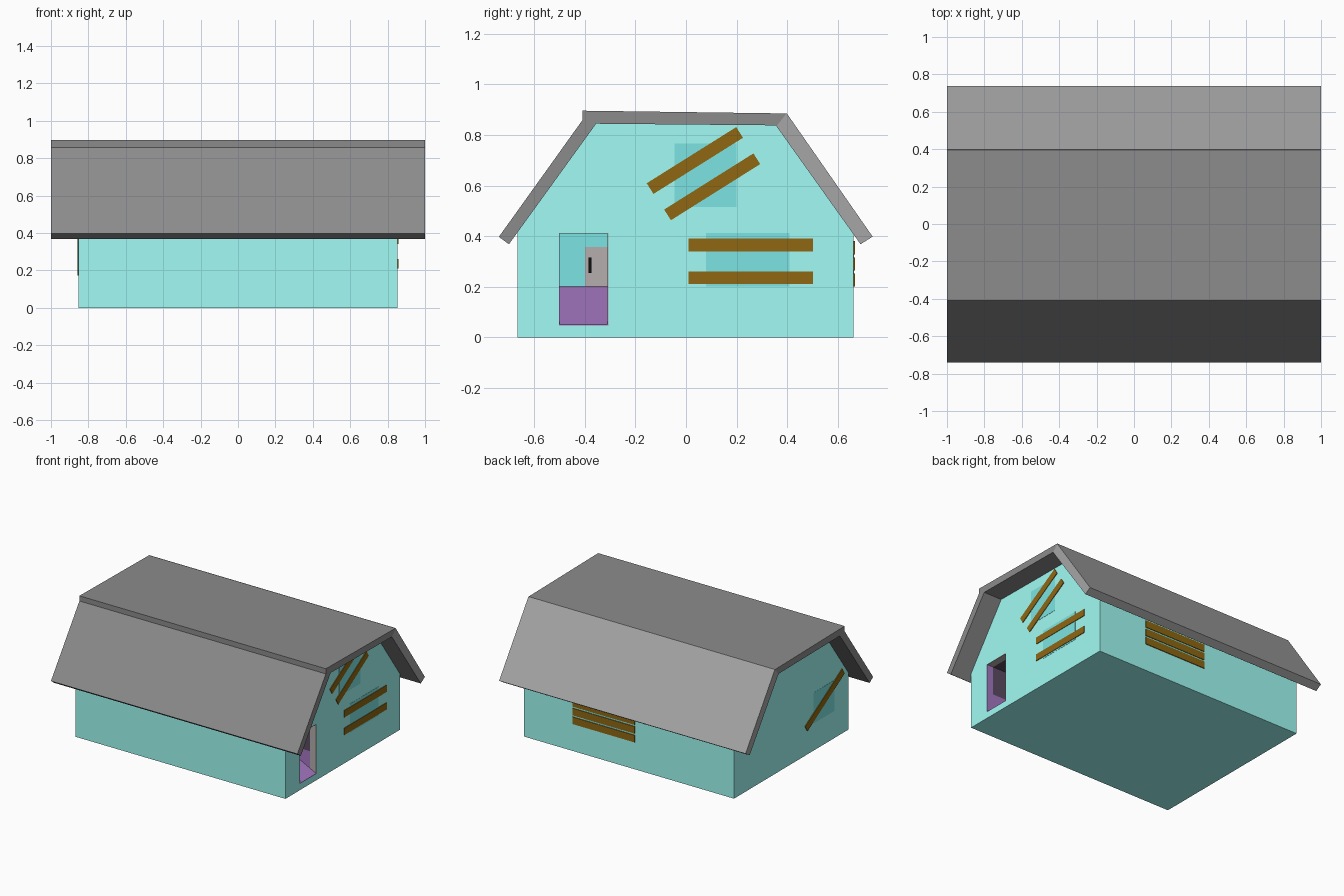
import bpy, bmesh, math

if "Cube" in bpy.data.objects:
    bpy.data.objects.remove(bpy.data.objects["Cube"])


def material(name, rgb):
    m = bpy.data.materials.new(name)
    m.diffuse_color = (*rgb, 1)
    m.use_nodes = True
    m.node_tree.nodes["Principled BSDF"].inputs["Base Color"].default_value = m.diffuse_color
    return m


TEAL = material("wall_teal", (0.356, 0.97, 0.91))
GLASS = material("window_teal", (0.20, 0.775, 0.76))
WOOD = material("plank_brown", (0.273, 0.135, 0.006))
PURPLE = material("door_purple", (0.377, 0.187, 0.538))
SHADE = material("interior_dark", (0.10, 0.07, 0.12))
BLACK = material("handle_black", (0.005, 0.005, 0.005))
ROOF = material("roof_dark", (0.26, 0.26, 0.26))
ROOF_LIGHT = material("roof_mid", (0.38, 0.38, 0.38))
DOOR = material("door_grey", (0.46, 0.42, 0.42))


def finish(name, bm, mat):
    bmesh.ops.recalc_face_normals(bm, faces=bm.faces)
    me = bpy.data.meshes.new(name)
    bm.to_mesh(me)
    bm.free()
    ob = bpy.data.objects.new(name, me)
    bpy.context.collection.objects.link(ob)
    me.materials.append(mat)
    return ob


def prism(name, profile, start, end, axis, mat):
    """Extrude a profile: (y, z) along X or (x, z) along Y."""
    bm = bmesh.new()
    if axis == "X":
        pts, move = [(start, a, b) for a, b in profile], (end - start, 0, 0)
    else:
        pts, move = [(a, start, b) for a, b in profile], (0, end - start, 0)
    face = bm.faces.new([bm.verts.new(p) for p in pts])
    new = bmesh.ops.extrude_face_region(bm, geom=[face])["geom"]
    bmesh.ops.translate(bm, vec=move, verts=[v for v in new if isinstance(v, bmesh.types.BMVert)])
    return finish(name, bm, mat)


def box(name, x, y, z, mat):
    return prism(name, [(y[0], z[0]), (y[1], z[0]), (y[1], z[1]), (y[0], z[1])], x[0], x[1], "X", mat)


def gable_plank(name, p, q, x0, x1, width=0.05):
    """Board on a gable wall running between two (y, z) points."""
    dy, dz = q[0] - p[0], q[1] - p[1]
    n = width / 2 / math.hypot(dy, dz)
    oy, oz = -dz * n, dy * n
    prism(name, [(p[0] + oy, p[1] + oz), (p[0] - oy, p[1] - oz),
                 (q[0] - oy, q[1] - oz), (q[0] + oy, q[1] + oz)], x0, x1, "X", WOOD)


# House body with gambrel gables
body = prism("house_body", [(-0.667, 0), (0.662, 0), (0.662, 0.415), (0.355, 0.842),
                            (-0.357, 0.845), (-0.667, 0.42)], -0.853, 0.852, "X", TEAL)

# Doorway recess
cutter = box("doorway_cutter", (0.54, 0.9), (-0.503, -0.307), (0.047, 0.413), PURPLE)
cutter.hide_render = True
cutter.hide_viewport = True
cutter.display_type = "WIRE"
cut = body.modifiers.new("doorway", "BOOLEAN")
cut.operation = "DIFFERENCE"
cut.solver = "EXACT"
cut.object = cutter

# Doorway: sloped floor, jambs, dark interior above, back wall
OPEN = (-0.503, -0.307)
prism("doorway_ramp", [(0.852, 0.047), (0.852, 0.05), (0.55, 0.2), (0.55, 0.047)], *OPEN, "Y", PURPLE)
for side, y, jamb in (("front", (-0.503, -0.5), PURPLE), ("back", (-0.31, -0.307), DOOR)):
    box(f"doorway_{side}_jamb", (0.80, 0.852), y, (0.047, 0.413), jamb)
    box(f"doorway_{side}_lower", (0.54, 0.80), y, (0.047, 0.2), PURPLE)
    box(f"doorway_{side}_upper", (0.54, 0.80), y, (0.2, 0.413), SHADE)
box("doorway_lintel", (0.80, 0.852), OPEN, (0.41, 0.413), DOOR)
box("doorway_ceiling", (0.54, 0.80), OPEN, (0.41, 0.413), SHADE)
box("doorway_back", (0.54, 0.545), OPEN, (0.047, 0.413), GLASS)

# Door with handle
box("inner_door", (0.53, 0.55), (-0.40, -0.31), (0.19, 0.357), DOOR)
box("door_handle", (0.55, 0.56), (-0.386, -0.374), (0.255, 0.315), BLACK)

# Roof slabs
prism("roof_top", [(-0.41, 0.845), (0.36, 0.838), (0.398, 0.885), (-0.41, 0.896)], -1, 1, "X", ROOF)
prism("roof_front", [(-0.41, 0.858), (-0.74, 0.397), (-0.70, 0.368), (-0.355, 0.845)], -1, 1, "X", ROOF)
prism("roof_back", [(0.398, 0.886), (0.738, 0.398), (0.69, 0.368), (0.35, 0.845)], -1, 1, "X", ROOF_LIGHT)

# Window panes
box("upper_window", (0.845, 0.8535), (-0.045, 0.2), (0.515, 0.767), GLASS)
box("lower_window", (0.845, 0.8535), (0.08, 0.41), (0.2, 0.412), GLASS)
box("left_window", (-0.8545, -0.845), (-0.5, -0.26), (0.2, 0.425), GLASS)
box("back_window", (0.05, 0.36), (0.655, 0.6635), (0.2, 0.38), GLASS)

# Boards nailed over the windows
right_boards = [((-0.142, 0.588), (0.212, 0.81)), ((-0.073, 0.484), (0.28, 0.706)),
                ((0.01, 0.365), (0.503, 0.365)), ((0.01, 0.236), (0.503, 0.236))]
for i, (p, q) in enumerate(right_boards):
    gable_plank(f"right_board_{i + 1}", p, q, 0.852, 0.857)
gable_plank("left_board", (-0.17, 0.195), (-0.60, 0.455), -0.859, -0.853)
for i in range(3):
    z = 0.2 + i * 0.064
    box(f"back_board_{i + 1}", (-0.05, 0.455), (0.662, 0.668), (z, z + 0.052), WOOD)
